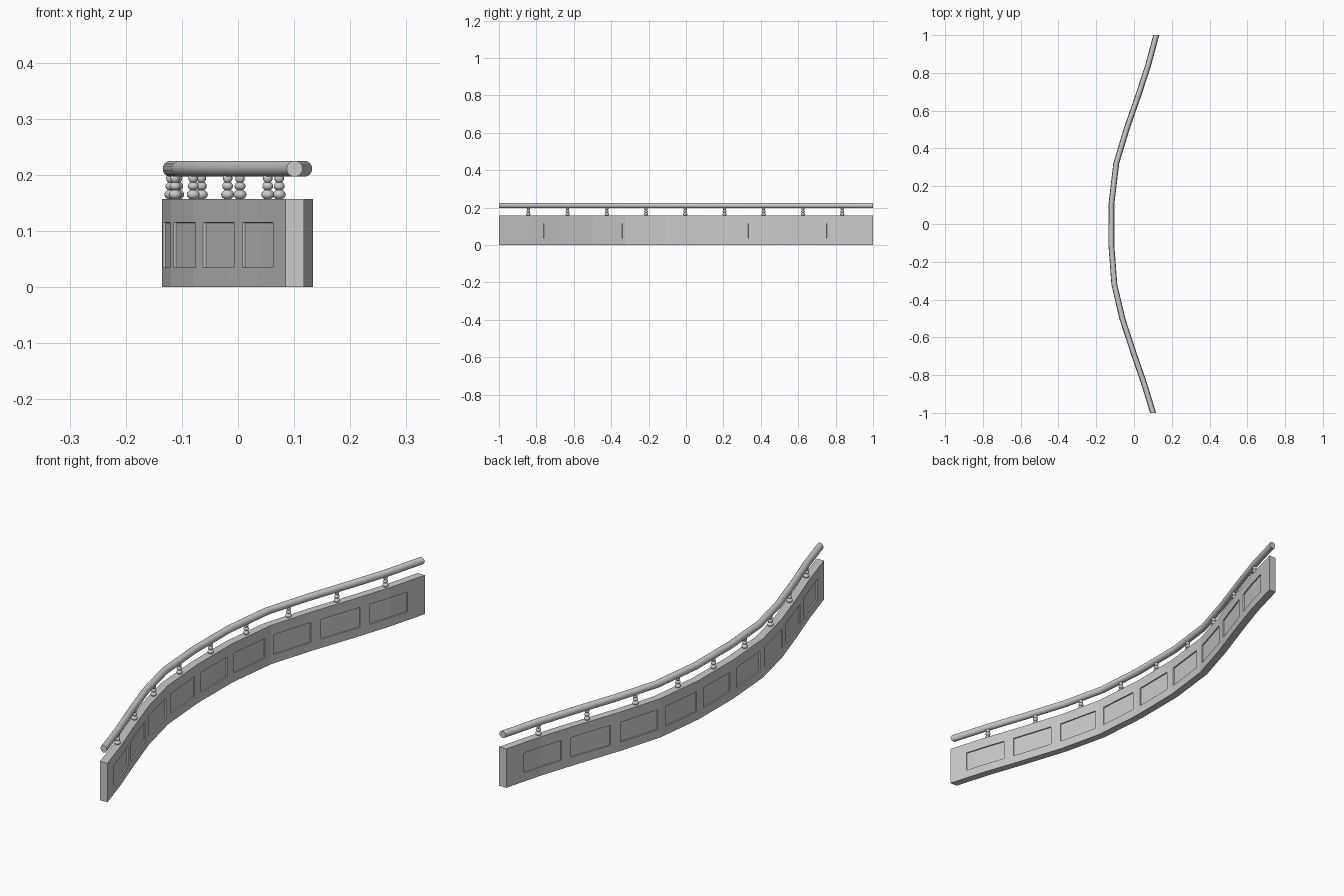
import bpy, bmesh, math
from mathutils import Vector

if "Cube" in bpy.data.objects:
    bpy.data.objects.remove(bpy.data.objects["Cube"])

stone = bpy.data.materials.new("grey_stone")
stone.use_nodes = True
stone.diffuse_color = (0.6, 0.6, 0.6, 1)
stone.node_tree.nodes["Principled BSDF"].inputs["Base Color"].default_value = (0.6, 0.6, 0.6, 1)

# Centre line of the curved wall as (y, x)
PATH = [(-1, .101), (-.84, .052), (-.69, 0), (-.5, -.062), (-.32, -.104), (-.11, -.12),
        (.11, -.119), (.32, -.094), (.5, -.04), (.69, .026), (.84, .075), (1, .118)]
BAYS = [-.004 + .2098 * i for i in range(-4, 5)]
HALF_PANEL, PANEL_LOW, PANEL_HIGH, WALL_TOP = .084, .035, .115, .157
HALF_WALL, RAIL_Z, RAIL_RADIUS = .0155, .211, .0142


def centre(y):
    for (y0, x0), (y1, x1) in zip(PATH, PATH[1:]):
        if y <= y1:
            return x0 + (x1 - x0) * (y - y0) / (y1 - y0)
    return PATH[-1][1]


def finish(bm, name, smooth):
    bmesh.ops.recalc_face_normals(bm, faces=bm.faces)
    mesh = bpy.data.meshes.new(name)
    bm.to_mesh(mesh)
    bm.free()
    mesh.materials.append(stone)
    obj = bpy.data.objects.new(name, mesh)
    bpy.context.collection.objects.link(obj)
    if smooth:
        bpy.ops.object.select_all(action="DESELECT")
        obj.select_set(True)
        bpy.context.view_layer.objects.active = obj
        bpy.ops.object.shade_smooth_by_angle(angle=math.radians(40))
    return obj


def loft(bm, rings, capped=True):
    """Join closed rings of points into a skin."""
    loops = [[bm.verts.new(p) for p in ring] for ring in rings]
    for a, b in zip(loops, loops[1:]):
        for i in range(len(a)):
            j = (i + 1) % len(a)
            bm.faces.new((a[i], a[j], b[j], b[i]))
    if capped:
        bm.faces.new(loops[0])
        bm.faces.new(loops[-1])


# Wall: rectangular section swept along the path, with rows for the panels
levels = [0, PANEL_LOW, PANEL_HIGH, WALL_TOP]
stations = sorted([y for y, x in PATH] + [b + s * HALF_PANEL for b in BAYS for s in (-1, 1)])
rings = []
for y in stations:
    ahead, behind = min(y + .05, 1), max(y - .05, -1)
    slope = (centre(ahead) - centre(behind)) / (ahead - behind)
    w = HALF_WALL * math.hypot(1, slope)
    x = centre(y)
    rings.append([(x - w, y, z) for z in levels] + [(x + w, y, z) for z in reversed(levels)])
bm = bmesh.new()
loft(bm, rings)
bmesh.ops.recalc_face_normals(bm, faces=bm.faces)

# Sunken panels on both sides of each bay
for bay in BAYS:
    for side in (-1, 1):
        bm.normal_update()
        panel = []
        for f in bm.faces:
            c = f.calc_center_median()
            if (f.normal.x * side > .5 and abs(c.y - bay) < HALF_PANEL
                    and PANEL_LOW < c.z < PANEL_HIGH):
                panel.append(f)
        bmesh.ops.inset_region(bm, faces=panel, thickness=.0003, depth=-.005,
                               use_even_offset=True, use_boundary=True)
finish(bm, "curved_wall", False)

# Handrail: round section swept along the path
bm = bmesh.new()
turns = [math.tau * i / 24 for i in range(24)]
loft(bm, [[(x + RAIL_RADIUS * math.cos(t), y, RAIL_Z + RAIL_RADIUS * math.sin(t)) for t in turns]
          for y, x in PATH])
finish(bm, "handrail", True)


# Balusters: three stacked beads that shrink upward
def bead(bm, place, radius, height):
    made = bmesh.ops.create_uvsphere(bm, u_segments=16, v_segments=10, radius=1)["verts"]
    bmesh.ops.scale(bm, vec=(radius, radius, height), verts=made)
    bmesh.ops.translate(bm, vec=place, verts=made)


for number, y in enumerate(BAYS, 1):
    bm = bmesh.new()
    for z, radius, height in ((.165, .0115, .009), (.18, .0098, .008), (.194, .0085, .009)):
        bead(bm, Vector((centre(y), y, z)), radius, height)
    finish(bm, f"baluster_{number}", True)
